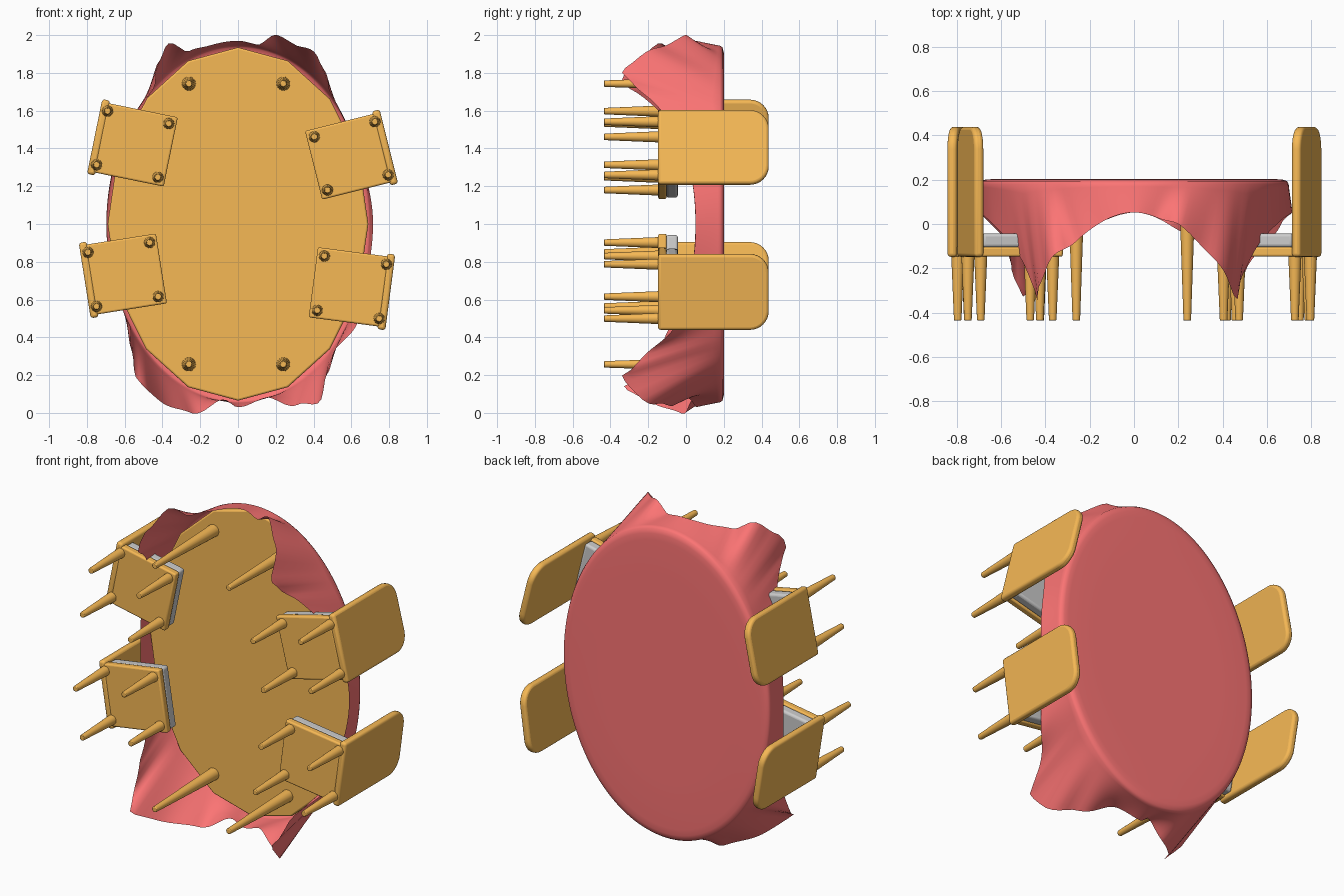
import bpy, bmesh, math
from mathutils import Matrix

if "Cube" in bpy.data.objects:
    bpy.data.objects.remove(bpy.data.objects["Cube"])

def material(name, color):
    m = bpy.data.materials.new(name)
    m.diffuse_color = color
    m.use_nodes = True
    m.node_tree.nodes["Principled BSDF"].inputs["Base Color"].default_value = m.diffuse_color
    return m

WOOD = material("wood", (0.92, 0.48, 0.09, 1))
RED = material("red_cloth", (0.97, 0.175, 0.175, 1))

def frame(x, z, deg):
    """Furniture frame: local z-up becomes world +y, local x points along deg in the xz plane."""
    c, s = math.cos(math.radians(deg)), math.sin(math.radians(deg))
    return Matrix(((c, s, 0, x), (0, 0, 1, 0), (s, -c, 0, z), (0, 0, 0, 1)))

def finish(name, bm, mat, place, bevel=0, segments=3, angle=35):
    bmesh.ops.recalc_face_normals(bm, faces=bm.faces)
    me = bpy.data.meshes.new(name)
    bm.to_mesh(me)
    bm.free()
    ob = bpy.data.objects.new(name, me)
    bpy.context.collection.objects.link(ob)
    ob.matrix_world = place
    if mat:
        me.materials.append(mat)
    if bevel:
        b = ob.modifiers.new("bevel", 'BEVEL')
        b.width, b.segments, b.limit_method = bevel, segments, 'ANGLE'
        b.angle_limit = math.radians(40)
    bpy.ops.object.select_all(action='DESELECT')
    bpy.context.view_layer.objects.active = ob
    ob.select_set(True)
    bpy.ops.object.shade_smooth_by_angle(angle=math.radians(angle))
    return ob

def box(name, lo, hi, mat, place, bevel):
    bm = bmesh.new()
    size = [h - l for l, h in zip(lo, hi)]
    mid = [(h + l) / 2 for l, h in zip(lo, hi)]
    bmesh.ops.create_cube(bm, size=1, matrix=Matrix.Translation(mid) @ Matrix.Diagonal((*size, 1)))
    return finish(name, bm, mat, place, bevel)

def prism(name, pts, offset, mat, place, bevel):
    """Extrude a closed planar outline by offset."""
    bm = bmesh.new()
    face = bm.faces.new([bm.verts.new(p) for p in pts])
    ext = bmesh.ops.extrude_face_region(bm, geom=[face])
    bmesh.ops.translate(bm, vec=offset, verts=[v for v in ext['geom'] if isinstance(v, bmesh.types.BMVert)])
    return finish(name, bm, mat, place, bevel)

def leg(name, x, y, bottom, top, r1, r2, place):
    bm = bmesh.new()
    bmesh.ops.create_cone(bm, cap_ends=True, segments=20, radius1=r1, radius2=r2, depth=top - bottom,
                          matrix=Matrix.Translation((x, y, (top + bottom) / 2)))
    finish(name, bm, WOOD, place, 0.004, 2)

# Table: 16-sided oval top and four tapered legs
TABLE = frame(0, 1, 0)
A, B = 0.69, 0.935
ring = [math.tau * i / 16 for i in range(16)]
prism("table_top", [(A * math.cos(t), B * math.sin(t), 0.135) for t in ring],
      (0, 0, 0.058), WOOD, TABLE, 0.01)
for sx in (-1, 1):
    for sy in (-1, 1):
        leg("table_leg", -0.01 + 0.25 * sx, 0.743 * sy, -0.435, 0.15, 0.017, 0.037, TABLE)

# Tablecloth: rectangular sheet draped over the oval; hem plan outline gives the folds
HEM = [(.715, 1), (.66, 1.32), (.56, 1.555), (.49, 1.69), (.455, 1.82), (.40, 1.915), (.30, 1.95),
       (.21, 2.0), (.10, 1.95), (0, 1.97), (-.15, 1.945), (-.26, 1.915), (-.37, 1.955), (-.42, 1.86),
       (-.445, 1.72), (-.51, 1.61), (-.65, 1.32), (-.695, 1), (-.66, .68), (-.57, .46), (-.565, .33),
       (-.535, .18), (-.41, .06), (-.25, 0), (-.07, .07), (0, .03), (.14, .08), (.32, .045),
       (.43, .055), (.47, .20), (.51, .33), (.63, .47), (.68, .72)]
hem = sorted((math.atan2((z - 1) / B, x / A) % math.tau, math.hypot(x / A, (z - 1) / B)) for x, z in HEM)
hem = [(hem[-1][0] - math.tau, hem[-1][1])] + hem + [(hem[0][0] + math.tau, hem[0][1])]

def flare(t):
    for (t0, r0), (t1, r1) in zip(hem, hem[1:]):
        if t0 <= t <= t1:
            f = (t - t0) / max(t1 - t0, 1e-6)
            return r0 + (r1 - r0) * (0.5 - 0.5 * math.cos(math.pi * f))
    return 1.0

N, DROP = 192, 12
bm = bmesh.new()
rings = []
for rho, h in ((.3, .202), (.65, .202), (.93, .202), (.97, .2), (1.0, .193), (1.01, .18)):
    rings.append([bm.verts.new((A * rho * math.cos(t), -B * rho * math.sin(t), h))
                  for t in (math.tau * i / N for i in range(N))])
for k in range(1, DROP + 1):
    v = k / DROP
    row = []
    for i in range(N):
        t = math.tau * i / N
        x, z = A * math.cos(t), B * math.sin(t)
        reach = min(0.84 / max(abs(x), 1e-6), 1.085 / max(abs(z), 1e-6))
        length = (reach - 1) * math.hypot(x, z)
        shift = 0.15 * math.sin(2 * t)          # hanging corners lean toward the table ends
        fl = flare(t + shift) - 1.01
        out = fl * math.hypot(x, z)
        low = 0.2 - math.sqrt(max(length ** 2 - out ** 2, 0.01))
        rho, tp = 1.01 + fl * v ** 1.1, t + shift * v
        row.append(bm.verts.new((A * rho * math.cos(tp), -B * rho * math.sin(tp),
                                 0.18 + (low - 0.18) * v)))
    rings.append(row)
bm.faces.new(rings[0])
for a, b in zip(rings, rings[1:]):
    for i in range(N):
        j = (i + 1) % N
        bm.faces.new((a[i], a[j], b[j], b[i]))
finish("tablecloth", bm, RED, TABLE, angle=80)

# Chairs: backrest with rounded top corners, seat, cushion, four tapered legs
def chair(x, z, deg):
    place = frame(x, z, deg)
    w, top, r = 0.202, 0.438, 0.1
    arc = [math.pi / 2 * i / 8 for i in range(9)]
    outline = [(-0.208, -w, -0.148), (-0.208, w, -0.148)]
    outline += [(-0.208, w - r + r * math.cos(a), top - r + r * math.sin(a)) for a in arc]
    outline += [(-0.208, -w + r - r * math.sin(a), top - r + r * math.cos(a)) for a in arc]
    prism("chair_back", outline, (0.043, 0, 0), WOOD, place, 0.015)
    box("chair_seat", (-0.175, -0.187, -0.147), (0.203, 0.187, -0.103), WOOD, place, 0.01)
    box("seat_cushion", (-0.166, -0.182, -0.105), (0.197, 0.182, -0.043), None, place, 0.014)
    for lx in (-0.168, 0.163):
        for ly in (-0.145, 0.145):
            leg("chair_leg", lx, ly, -0.435, -0.13, 0.017, 0.03, place)

for spot in ((-0.555, 1.422, -11.5), (0.597, 1.36, 194), (-0.606, 0.733, 9), (0.6, 0.665, 172.5)):
    chair(*spot)
